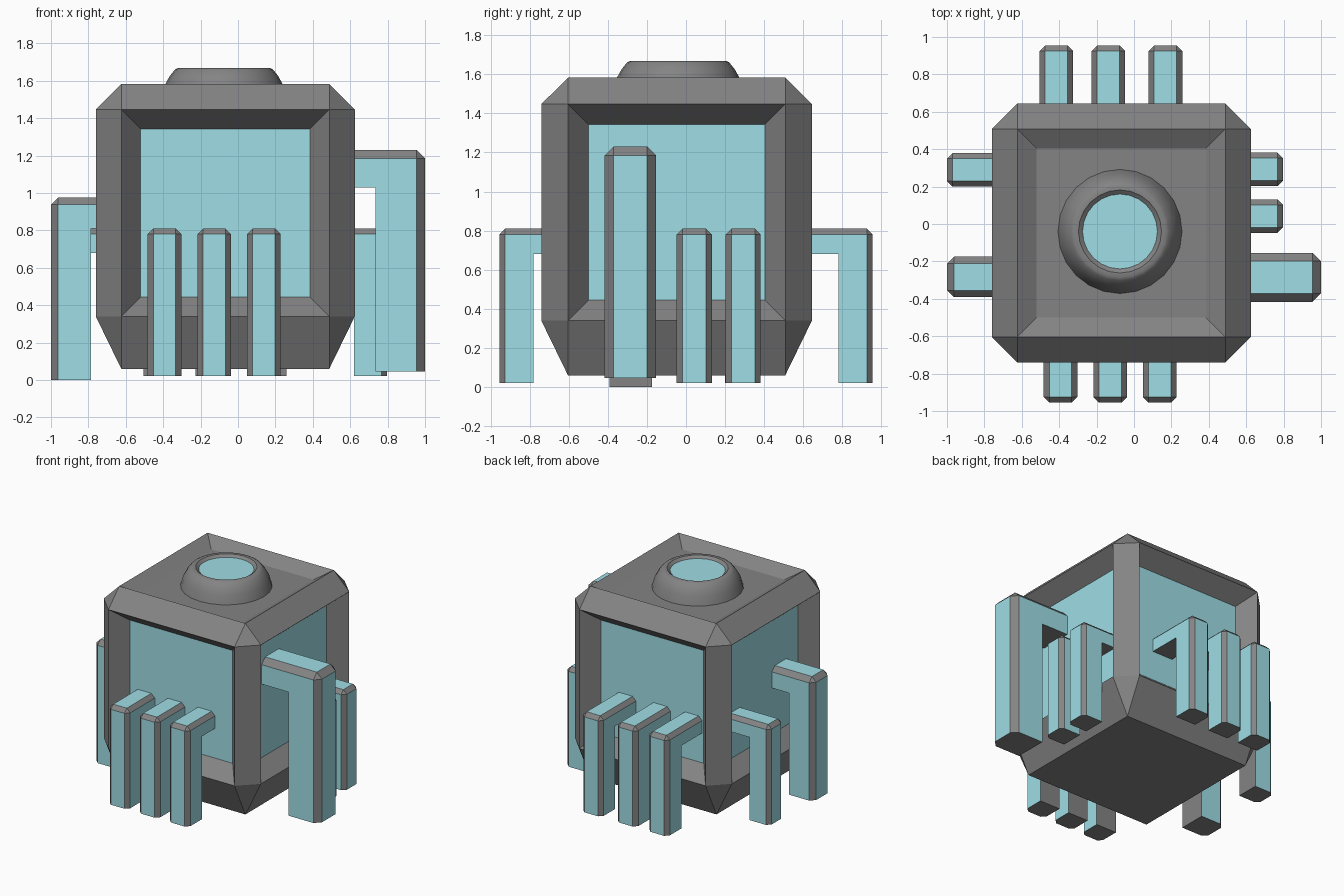
import bpy, bmesh, math
from mathutils import Vector

if "Cube" in bpy.data.objects:
    bpy.data.objects.remove(bpy.data.objects["Cube"])


def material(name, rgb):
    m = bpy.data.materials.new(name)
    m.diffuse_color = (*rgb, 1)
    m.use_nodes = True
    m.node_tree.nodes["Principled BSDF"].inputs["Base Color"].default_value = m.diffuse_color
    return m


GREY = material("grey_metal", (0.23, 0.23, 0.23))
BLUE = material("pale_blue", (0.347, 0.73, 0.79))


def make_object(name, bm):
    bmesh.ops.recalc_face_normals(bm, faces=bm.faces)
    mesh = bpy.data.meshes.new(name)
    bm.to_mesh(mesh)
    bm.free()
    mesh.materials.append(GREY)
    mesh.materials.append(BLUE)
    obj = bpy.data.objects.new(name, mesh)
    bpy.context.collection.objects.link(obj)
    return obj


def sink(bm, face, border, depth):
    """Inset a flat face in its plane, then push it inwards."""
    normal = face.normal.copy()
    bmesh.ops.inset_region(bm, faces=[face], thickness=border, use_even_offset=True)
    bmesh.ops.translate(bm, vec=-normal * depth, verts=face.verts)


# Body: chamfered block with sunken side panels and a sunken top
CX, CY, WIDE, NARROW = -0.068, -0.048, 0.6925, 0.556
bm = bmesh.new()
for sx in (-1, 1):
    for sy in (-1, 1):
        for hx, hy, z in ((NARROW, NARROW, 0.06), (NARROW, NARROW, 1.583),
                          (WIDE, NARROW, 0.34), (WIDE, NARROW, 1.447),
                          (NARROW, WIDE, 0.34), (NARROW, WIDE, 1.447)):
            bm.verts.new((CX + sx * hx, CY + sy * hy, z))
bmesh.ops.convex_hull(bm, input=bm.verts)
bmesh.ops.dissolve_limit(bm, angle_limit=0.01, verts=bm.verts, edges=bm.edges)
bmesh.ops.recalc_face_normals(bm, faces=bm.faces)
bm.normal_update()
sides = [f for f in bm.faces if max(abs(f.normal.x), abs(f.normal.y)) > 0.99]
top = [f for f in bm.faces if f.normal.z > 0.99]
for f in sides:
    sink(bm, f, 0.104, 0.125)
    f.material_index = 1
for f in top:
    sink(bm, f, 0.104, 0.065)
make_object("body", bm)

# Round hatch on top: turned profile with a coloured disc
PROFILE = [(0.334, 1.51), (0.312, 1.585), (0.29, 1.625), (0.262, 1.66),
           (0.247, 1.668), (0.222, 1.668), (0.2, 1.65)]
SIDES = 24
bm = bmesh.new()
rings = [[bm.verts.new((-0.075 + r * math.cos(math.tau * i / SIDES),
                        -0.04 + r * math.sin(math.tau * i / SIDES), z))
          for i in range(SIDES)] for r, z in PROFILE]
for a, b in zip(rings, rings[1:]):
    for i in range(SIDES):
        j = (i + 1) % SIDES
        bm.faces.new((a[i], a[j], b[j], b[i]))
bm.faces.new(rings[-1]).material_index = 1
bm.faces.new(rings[0][::-1])
hatch = make_object("top_hatch", bm)
bpy.context.view_layer.objects.active = hatch
hatch.select_set(True)
bpy.ops.object.shade_smooth_by_angle(angle=math.radians(30))


def leg(name, angle, along, width, outer, inner, z0, z1, under, chamfer):
    """Hooked leg: a bar out of the body that turns down, outer edges chamfered."""
    start = 0.45
    outline = [(start, under), (inner, under), (inner, z0), (outer, z0),
               (outer, z1), (start, z1)]
    bm = bmesh.new()
    near = [bm.verts.new((x, -width / 2, z)) for x, z in outline]
    face = bm.faces.new(near)
    ext = bmesh.ops.extrude_face_region(bm, geom=[face])
    bmesh.ops.translate(bm, vec=(0, width, 0),
                        verts=[v for v in ext["geom"] if isinstance(v, bmesh.types.BMVert)])
    bmesh.ops.recalc_face_normals(bm, faces=bm.faces)
    for f in bm.faces:
        f.normal_update()
        f.material_index = 0 if min(f.normal.z, f.normal.x) < -0.5 else 1

    def on_shell(v):
        return v.co.x > outer - 1e-4 or v.co.z > z1 - 1e-4

    # outer ridge edges: sides of the top and front, plus the top front corner
    edges = []
    for e in bm.edges:
        a, b = e.verts
        if not (on_shell(a) and on_shell(b)):
            continue
        across = abs(a.co.y - b.co.y) > 1e-4
        mid = (a.co + b.co) / 2
        if not across or (mid - Vector((outer, 0, z1))).length < 1e-3:
            edges.append(e)
    bmesh.ops.bevel(bm, geom=edges, offset=chamfer, segments=1, profile=0.5,
                    affect='EDGES', material=0)
    obj = make_object(name, bm)
    obj.rotation_euler.z = math.radians(angle)
    obj.location = (0, along, 0) if angle % 180 == 0 else (along, 0, 0)


# Rows of three legs at the front and back
for i, x in enumerate((-0.393, -0.127, 0.138)):
    leg(f"front_leg_{i + 1}", 270, x, 0.18, 0.955, 0.78, 0.02, 0.81, 0.68, 0.03)
for i, x in enumerate((-0.415, -0.137, 0.168)):
    leg(f"back_leg_{i + 1}", 90, x, 0.18, 0.955, 0.78, 0.02, 0.81, 0.68, 0.03)

# Right side: one tall leg and two small ones
leg("right_tall_leg", 0, -0.285, 0.262, 1.0, 0.735, 0.045, 1.23, 1.03, 0.045)
for i, y in enumerate((0.042, 0.292)):
    leg(f"right_small_leg_{i + 1}", 0, y, 0.18, 0.797, 0.62, 0.02, 0.81, 0.68, 0.03)

# Left side: one medium leg and one small leg
leg("left_medium_leg", 180, -0.283, 0.217, 1.0, 0.785, 0.0, 0.975, 0.81, 0.037)
leg("left_small_leg", 180, 0.29, 0.18, 1.0, 0.825, 0.02, 0.81, 0.68, 0.03)
